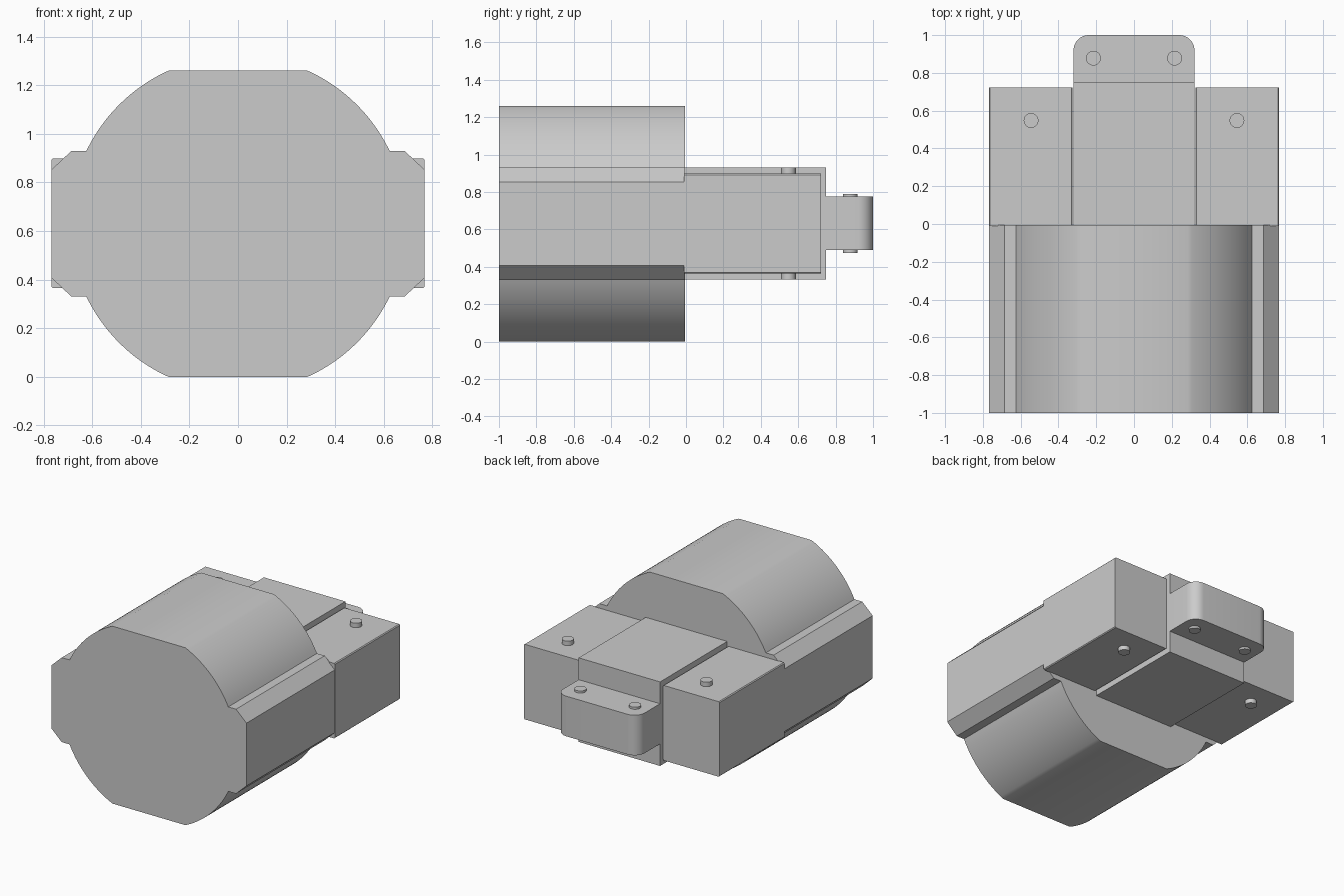
import bpy
import bmesh
from math import radians, sin, cos, asin, pi
from mathutils import Matrix

if "Cube" in bpy.data.objects:
    bpy.data.objects.remove(bpy.data.objects["Cube"], do_unlink=True)

grey = bpy.data.materials.new("light_grey")
grey.use_nodes = True
colour = (0.6, 0.6, 0.6, 1)
grey.diffuse_color = colour
grey.node_tree.nodes["Principled BSDF"].inputs["Base Color"].default_value = colour

MID = 0.63  # height of the central axis


def finish(name, bm, angle=30):
    bmesh.ops.recalc_face_normals(bm, faces=bm.faces)
    mesh = bpy.data.meshes.new(name)
    bm.to_mesh(mesh)
    bm.free()
    mesh.materials.append(grey)
    obj = bpy.data.objects.new(name, mesh)
    bpy.context.collection.objects.link(obj)
    bpy.ops.object.select_all(action='DESELECT')
    obj.select_set(True)
    bpy.context.view_layer.objects.active = obj
    bpy.ops.object.shade_smooth_by_angle(angle=radians(angle))
    return obj


def box_mesh(x0, x1, y0, y1, z0, z1):
    bm = bmesh.new()
    size = Matrix.Diagonal((x1 - x0, y1 - y0, z1 - z0, 1))
    place = Matrix.Translation(((x0 + x1) / 2, (y0 + y1) / 2, (z0 + z1) / 2))
    bmesh.ops.create_cube(bm, size=1, matrix=place @ size)
    return bm


def pin(name, x, y, z0, z1, radius=0.039):
    bm = bmesh.new()
    bmesh.ops.create_cone(bm, cap_ends=True, segments=32, radius1=radius,
                          radius2=radius, depth=z1 - z0,
                          matrix=Matrix.Translation((x, y, (z0 + z1) / 2)))
    finish(name, bm)


# Main body: round profile with flat top, flat base and chamfered side rails
R = 0.692
start, end = asin(0.3 / R), pi / 2 - asin(0.285 / R)
arc = [(R * cos(a), R * sin(a))
       for a in (start + (end - start) * i / 20 for i in range(21))]
arc[-1] = (0.285, MID)
quarter = [(0.767, 0.223), (0.685, 0.3)] + arc
right_half = [(x, -z) for x, z in reversed(quarter)] + quarter
profile = right_half + [(-x, z) for x, z in reversed(right_half)]
bm = bmesh.new()
face = bm.faces.new([bm.verts.new((x, -1, MID + z)) for x, z in profile])
ext = bmesh.ops.extrude_face_region(bm, geom=[face])
new_verts = [v for v in ext["geom"] if isinstance(v, bmesh.types.BMVert)]
bmesh.ops.translate(bm, verts=new_verts, vec=(0, 0.995, 0))
finish("main_body", bm)

# Central block behind the body
finish("center_block", box_mesh(-0.32, 0.32, -0.01, 0.748, 0.333, 0.93))

# Rear lug with rounded upright corners
bm = box_mesh(-0.32, 0.32, 0.74, 1, 0.49, 0.775)
corners = [e for e in bm.edges if all(v.co.y > 0.9 for v in e.verts)
           and abs(e.verts[0].co.z - e.verts[1].co.z) > 0.1]
bmesh.ops.bevel(bm, geom=corners, offset=0.08, segments=10,
                profile=0.5, affect='EDGES')
finish("rear_lug", bm)

# Side blocks and pins, mirrored left and right
for side, s in (("left", 1), ("right", -1)):
    inner, outer = 0.325 * s, 0.768 * s
    bm = box_mesh(min(inner, outer), max(inner, outer), -0.01, 0.722, 0.365, 0.898)
    long_edges = [e for e in bm.edges
                  if abs(e.verts[0].co.y - e.verts[1].co.y) > 0.5]
    bmesh.ops.bevel(bm, geom=long_edges, offset=0.006, segments=1, affect='EDGES')
    finish(side + "_side_block", bm)
    pin(side + "_side_pin", 0.545 * s, 0.548, 0.333, 0.93)
    pin(side + "_lug_pin", 0.215 * s, 0.878, 0.475, 0.79)
